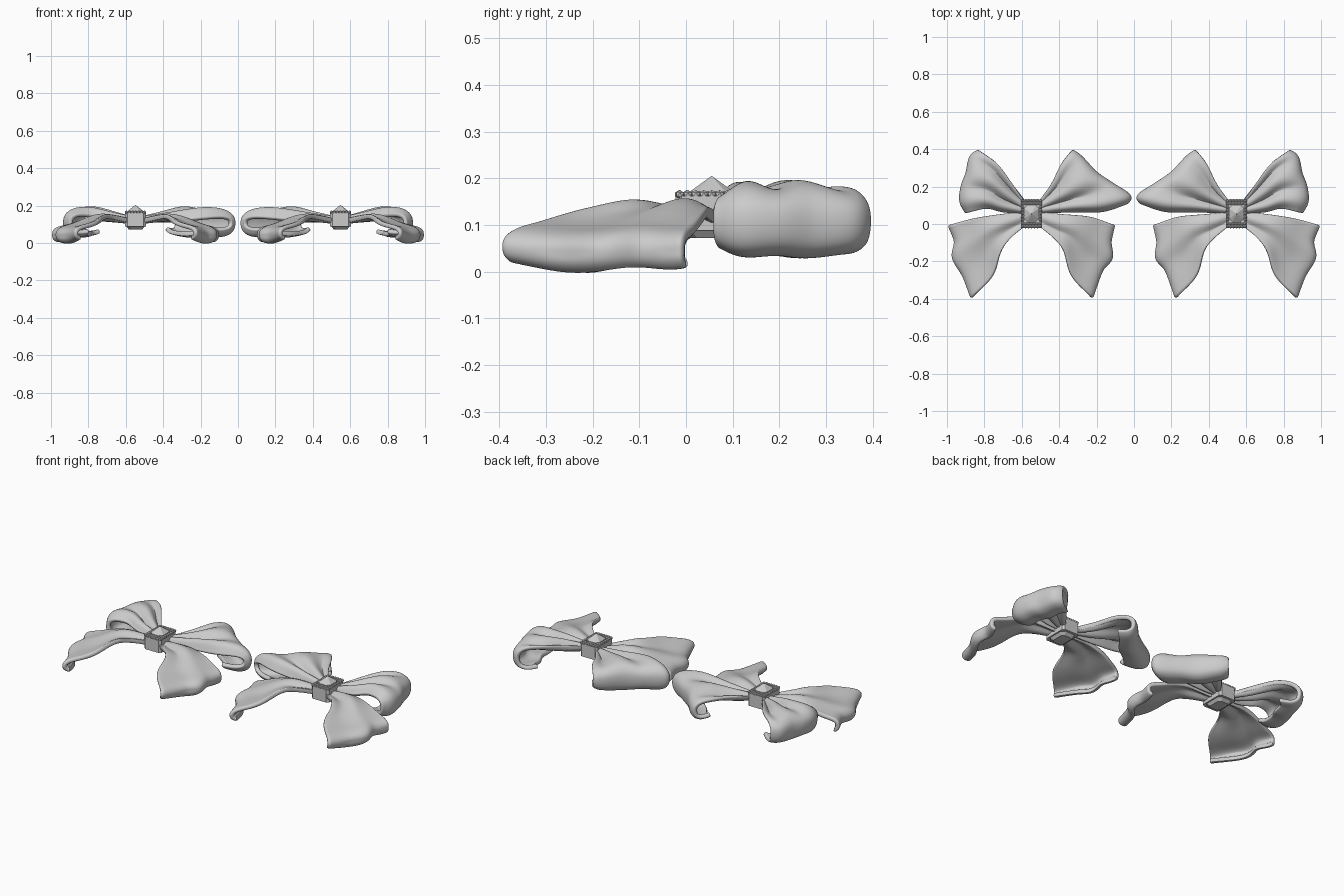
import bpy, bmesh, math
from mathutils import Vector, Matrix

if "Cube" in bpy.data.objects:
    bpy.data.objects.remove(bpy.data.objects["Cube"])

CX, CY = 0.548, 0.055   # centre of the right-hand bow's knot


def spline(pts, t):
    """Catmull-Rom point on a list of tuples, t in 0..1."""
    p = [Vector(q) for q in pts]
    p = [2 * p[0] - p[1]] + p + [2 * p[-1] - p[-2]]
    n = len(p) - 3
    i = min(int(t * n), n - 1)
    f = t * n - i
    a, b, c, d = p[i:i + 4]
    return 0.5 * (2 * b + (c - a) * f + (2 * a - 5 * b + 4 * c - d) * f * f
                  + (3 * b - a - 3 * c + d) * f ** 3)


def finish(name, bm, thickness=0, smooth=False):
    bmesh.ops.recalc_face_normals(bm, faces=bm.faces)
    me = bpy.data.meshes.new(name)
    bm.to_mesh(me)
    bm.free()
    ob = bpy.data.objects.new(name, me)
    bpy.context.collection.objects.link(ob)
    ob.modifiers.new("mirror", 'MIRROR').use_mirror_merge = False
    if thickness:
        s = ob.modifiers.new("thickness", 'SOLIDIFY')
        s.thickness, s.offset = thickness, 0
        ob.modifiers.new("round", 'SUBSURF').levels = 1
        ob.modifiers["round"].render_levels = 1
    for f in me.polygons:
        f.use_smooth = smooth
    return ob


def cloth(name, upper, lower, end, profile, pleats, depth, puff, ripple, nu=30, nt=40):
    """Ribbon patch between two side edges and an end edge.
    profile holds (fraction along ribbon, height), and may fold back."""
    bm = bmesh.new()
    rows = []
    for j in range(nt + 1):
        rho, z = spline(profile, j / nt)
        over = 1 if j / nt < 0.62 else 0.3
        row = []
        for i in range(nu + 1):
            u = i / nu
            wave = math.cos(2 * math.pi * pleats * u)
            r = rho * (1 - ripple * (1 - wave) * rho ** 4)
            p = spline(upper, min(r, 1)) * (1 - u) + spline(lower, min(r, 1)) * u
            flat = Vector(end[0]) * (1 - u) + Vector(end[-1]) * u
            p += (spline(end, u) - flat) * r ** 1.5
            amp = 1 + 0.06 * wave - puff * abs(2 * u - 1) ** 4
            h = 0.11 + (z - 0.11) * amp
            h += over * depth * wave * math.sin(math.pi * min(r, 1) ** 0.7)
            row.append(bm.verts.new((p.x, p.y, h)))
        rows.append(row)
    for a, b in zip(rows, rows[1:]):
        for i in range(nu):
            bm.faces.new((a[i], a[i + 1], b[i + 1], b[i]))
    return finish(name, bm, 0.024, True)


# Bow loops: rise from the knot, roll over the end and tuck back below
loop_profile = [(0, .128), (.22, .14), (.45, .158), (.68, .173), (.87, .17),
                (.975, .145), (1, .105), (.97, .063), (.88, .044), (.77, .046),
                (.7, .052)]
cloth("inner_loop",
      [(.52, .10), (.44, .215), (.39, .315), (.335, .388)],
      [(.52, .065), (.32, .07), (.17, .07), (.03, .115)],
      [(.335, .388), (.28, .36), (.205, .27), (.11, .215), (.028, .15), (.03, .115)],
      loop_profile, 2.5, .012, .5, .012)
cloth("outer_loop",
      [(.57, .10), (.65, .215), (.73, .32), (.825, .388)],
      [(.57, .062), (.70, .068), (.79, .085), (.90, .058)],
      [(.825, .388), (.878, .36), (.89, .27), (.925, .2), (.922, .12), (.90, .058)],
      loop_profile, 2.5, .012, .25, .012)

# Tails: arch away from the knot, then drop to a turned-in hem
tail_profile = [(0, .115), (.2, .13), (.42, .137), (.62, .12), (.82, .092),
                (.95, .075), (1, .055), (1, .03), (.975, .016), (.955, .016)]
cloth("outer_tail",
      [(.57, .065), (.71, .052), (.85, .032), (.985, -.004)],
      [(.57, .0), (.665, -.08), (.715, -.16), (.755, -.28), (.865, -.395)],
      [(.985, -.004), (.953, -.09), (.962, -.18), (.905, -.28), (.865, -.395)],
      tail_profile, 1.5, -.010, .12, .004)
cloth("inner_tail",
      [(.52, .065), (.39, .052), (.24, .04), (.112, -.002)],
      [(.52, .0), (.425, -.08), (.375, -.15), (.335, -.28), (.228, -.395)],
      [(.112, -.002), (.13, -.09), (.125, -.18), (.178, -.25), (.228, -.395)],
      tail_profile, 1.5, -.010, .12, .004)


def prism(bm, hx, hy, cut, z0, z1, taper=1):
    """Block with cut corners around the knot centre."""
    ring = [(hx, hy - cut), (hx - cut, hy), (cut - hx, hy), (-hx, hy - cut),
            (-hx, cut - hy), (cut - hx, -hy), (hx - cut, -hy), (hx, cut - hy)]
    lo = [bm.verts.new((CX + x * taper, CY + y * taper, z0)) for x, y in ring]
    hi = [bm.verts.new((CX + x, CY + y, z1)) for x, y in ring]
    bm.faces.new(lo)
    bm.faces.new(hi)
    for i in range(8):
        k = (i + 1) % 8
        bm.faces.new((lo[i], lo[k], hi[k], hi[i]))


# Knot block with a tapered underside
bm = bmesh.new()
prism(bm, .056, .077, .012, .088, .162)
prism(bm, .05, .065, .02, .072, .09, .7)
finish("knot", bm)

# Beaded border: single rows on the sides, double rows at the ends
bm = bmesh.new()
spots = [(sx * .048, -.068 + k * .017) for sx in (-1, 1) for k in range(9)]
spots += [(-.032 + k * .016, sy * y) for sy in (-1, 1) for y in (.070, .054)
          for k in range(5)]
for x, y in spots:
    bmesh.ops.create_icosphere(bm, subdivisions=1, radius=.0098,
                               matrix=Matrix.Translation((CX + x, CY + y, .165)))
finish("beads", bm)

# Faceted gem: cut-corner girdle below a pointed crown
bm = bmesh.new()
prism(bm, .040, .046, .018, .160, .172)
top = [f for f in bm.faces if f.calc_center_median().z > .1715]
bmesh.ops.poke(bm, faces=top)
for v in bm.verts:
    if len(v.link_edges) == 8:
        v.co.z = .205
finish("gem", bm)
